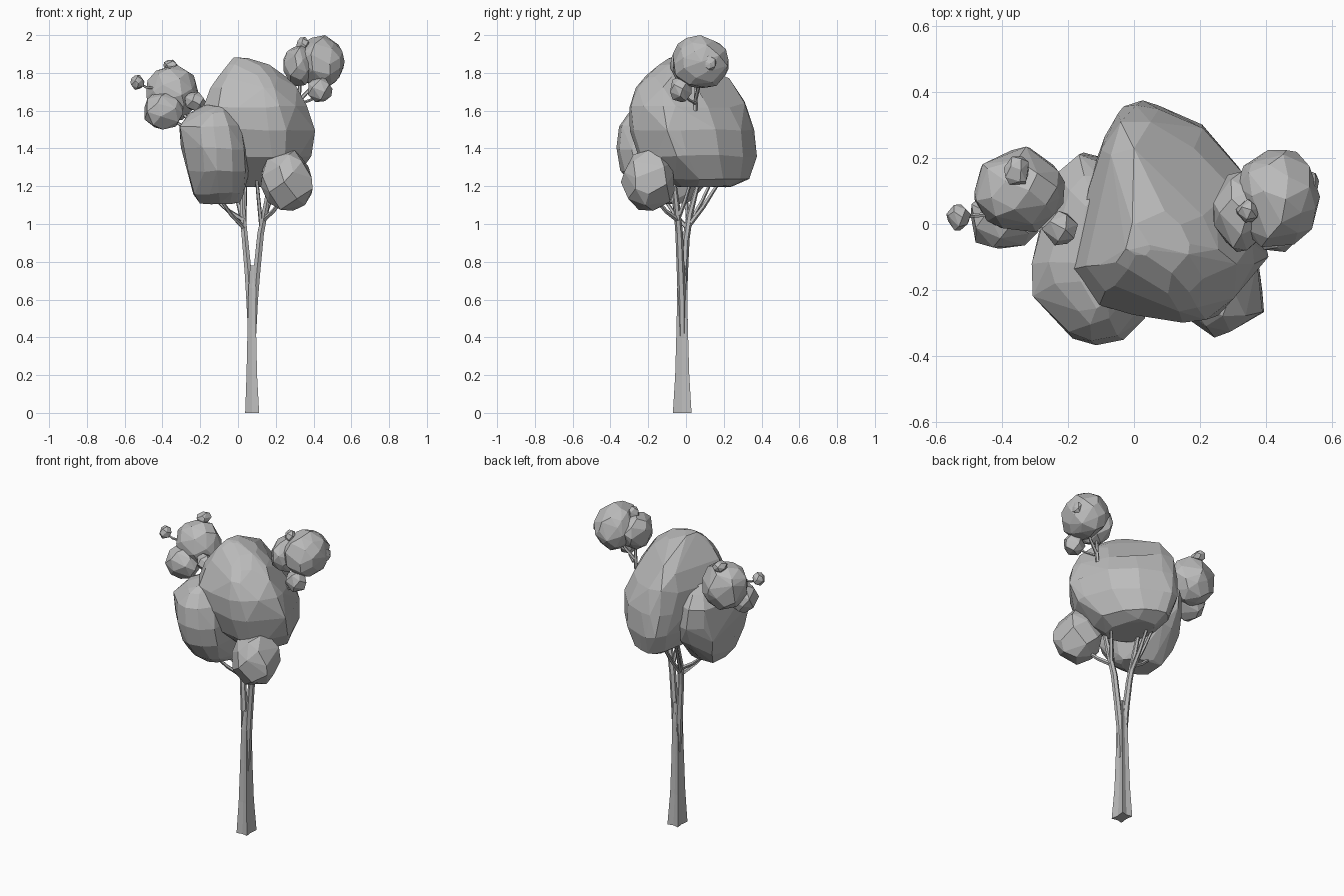
import bpy, bmesh, math, random
from mathutils import Vector

if "Cube" in bpy.data.objects:
    bpy.data.objects.remove(bpy.data.objects["Cube"])

grey = bpy.data.materials.new("plain_grey")
grey.diffuse_color = (0.5, 0.5, 0.5, 1)
grey.use_nodes = True
grey.node_tree.nodes["Principled BSDF"].inputs["Base Color"].default_value = grey.diffuse_color


def finish(bm, name):
    mesh = bpy.data.meshes.new(name)
    bm.to_mesh(mesh)
    bm.free()
    mesh.materials.append(grey)
    ob = bpy.data.objects.new(name, mesh)
    bpy.context.collection.objects.link(ob)
    return ob


def hull(name, points):
    """Faceted leaf mass wrapped around a point cloud."""
    bm = bmesh.new()
    for p in points:
        bm.verts.new(p)
    bmesh.ops.convex_hull(bm, input=bm.verts[:])
    bmesh.ops.delete(bm, geom=[v for v in bm.verts if not v.link_faces], context='VERTS')
    bmesh.ops.dissolve_limit(bm, angle_limit=math.radians(7),
                             verts=bm.verts[:], edges=bm.edges[:])
    bmesh.ops.recalc_face_normals(bm, faces=bm.faces[:])
    return finish(bm, name)


def layered(name, outline, levels, seed, extra=()):
    """Leaf mass from one plan outline fitted into a box at each height."""
    rng = random.Random(seed)
    xs, ys = [p[0] for p in outline], [p[1] for p in outline]
    pts = list(extra)
    for z, x0, x1, y0, y1 in levels:
        for x, y in outline:
            u = (x - min(xs)) / (max(xs) - min(xs))
            v = (y - min(ys)) / (max(ys) - min(ys))
            pts.append((x0 + u * (x1 - x0) + rng.uniform(-.009, .009),
                        y0 + v * (y1 - y0) + rng.uniform(-.009, .009),
                        z + rng.uniform(-.006, .006)))
    return hull(name, pts)


def blob(name, lo, hi, n, seed):
    """Rounded leaf mass filling the box lo..hi."""
    rng = random.Random(seed)
    pts = []
    for i in range(n):
        h = 1 - 2 * (i + .5) / n
        a = i * 2.39996 + rng.uniform(-.3, .3)
        r = math.sqrt(1 - h * h)
        pts.append(Vector((r * math.cos(a), r * math.sin(a), h)) * rng.uniform(.95, 1.05))
    mins = [min(p[k] for p in pts) for k in range(3)]
    maxs = [max(p[k] for p in pts) for k in range(3)]
    return hull(name, [[lo[k] + (p[k] - mins[k]) / (maxs[k] - mins[k]) * (hi[k] - lo[k])
                        for k in range(3)] for p in pts])


def tube(name, path, sides=6, lobe=1.0, squash=1.0):
    """Tapered limb through (x, y, z, radius) points."""
    bm = bmesh.new()
    rings = []
    for i, (x, y, z, r) in enumerate(path):
        a = Vector(path[max(i - 1, 0)][:3])
        b = Vector(path[min(i + 1, len(path) - 1)][:3])
        q = Vector((0, 0, 1)).rotation_difference(b - a)
        ring = []
        for k in range(sides):
            t = 2 * math.pi * k / sides + math.pi / 2
            rr = r * (lobe if k % 2 else 1)
            off = q @ Vector((rr * math.cos(t) * squash, rr * math.sin(t), 0))
            ring.append(bm.verts.new(Vector((x, y, z)) + off))
        rings.append(ring)
    for r0, r1 in zip(rings, rings[1:]):
        for k in range(sides):
            j = (k + 1) % sides
            bm.faces.new((r0[k], r0[j], r1[j], r1[k]))
    bm.faces.new(rings[0][::-1])
    bm.faces.new(rings[-1])
    bmesh.ops.recalc_face_normals(bm, faces=bm.faces[:])
    return finish(bm, name)


# Trunk with four corner ridges, and its two main limbs
tube("trunk", [(.075, -.02, 0, .041), (.073, -.02, .2, .031), (.073, -.02, .45, .025),
               (.075, -.02, .66, .022), (.077, -.02, .78, .014)], 8, 1.7, .75)
tube("left_limb", [(.07, -.02, .4, .018), (.063, -.016, .6, .022), (.053, -.01, .75, .021),
                   (.037, 0, .92, .019), (.025, .02, 1.05, .017), (.02, .07, 1.24, .011)])
tube("right_limb", [(.08, -.02, .4, .018), (.087, -.022, .6, .022), (.1, -.028, .75, .021),
                    (.12, -.036, .95, .02), (.15, -.05, 1.1, .017), (.175, -.07, 1.27, .012)])

# Thin branches: start, end, radius
twigs = [((.03, .005, .98), (-.1, -.12, 1.14), .013), ((.03, .005, .98), (.04, .18, 1.23), .014),
         ((.03, .01, 1.02), (-.14, 0, 1.15), .013), ((.027, .015, 1.0), (-.03, .15, 1.26), .012),
         ((.135, -.042, 1.02), (.24, -.17, 1.14), .014),
         ((.125, -.04, .97), (.09, -.1, 1.34), .012),
         ((.135, -.045, 1.02), (.2, .03, 1.24), .013),
         ((-.2, .05, 1.52), (-.33, .08, 1.62), .012), ((-.24, .02, 1.5), (-.38, .01, 1.58), .01),
         ((-.44, .03, 1.72), (-.53, .02, 1.75), .008),
         ((.32, .05, 1.6), (.33, .05, 1.8), .012), ((.34, .05, 1.64), (.44, -.02, 1.7), .009),
         ((.33, .05, 1.66), (.44, .08, 1.8), .011)]
for i, (a, b, r) in enumerate(twigs):
    mid = (Vector(a) + Vector(b)) / 2 + Vector((0, 0, -.012))
    tube(f"twig_{i + 1}", [(*a, r), (*mid, r * .85), (*b, r * .6)], 5)

# Large central crown
layered("main_crown",
        [(0, .375), (.07, .365), (.2, .3), (.32, .16), (.4, -.03), (.4, -.1), (.33, -.21),
         (.25, -.29), (.17, -.31), (0, -.27), (-.1, -.24), (-.16, -.18), (-.18, -.12),
         (-.16, 0), (-.13, .15), (-.1, .28), (-.05, .35)],
        [(1.2, 0, .22, -.06, .25), (1.24, -.08, .3, -.12, .335), (1.36, -.15, .39, -.25, .377),
         (1.5, -.175, .4, -.305, .355), (1.62, -.18, .365, -.305, .3),
         (1.72, -.14, .305, -.26, .21), (1.78, -.1, .25, -.22, .14),
         (1.84, -.055, .165, -.15, .06), (1.875, -.02, .05, -.1, 0)], 4,
        [(0, .23, 1.77), (.05, .31, 1.64), (-.04, .31, 1.65), (-.07, .21, 1.73)])

# Long front-left crown
layered("left_crown",
        [(-.31, -.13), (-.3, -.23), (-.2, -.34), (-.13, -.375), (-.04, -.35), (.02, -.28),
         (.05, -.1), (0, .1), (-.1, .2), (-.17, .21), (-.24, .15), (-.27, 0)],
        [(1.11, -.2, .01, -.16, .01), (1.16, -.24, .035, -.25, .06),
         (1.28, -.27, .06, -.34, .17), (1.4, -.3, .06, -.375, .215),
         (1.52, -.31, .035, -.355, .205), (1.59, -.25, -.01, -.3, .15),
         (1.625, -.17, -.06, -.25, .08)], 7,
        [(-.2, .01, 1.115), (-.13, .02, 1.12), (-.235, .07, 1.2), (-.26, .1, 1.3)])

# Smaller leaf masses: name, low corner, high corner, point count
masses = [("low_right_crown", (.12, -.345, 1.07), (.395, -.06, 1.39), 30),
          ("upper_left_crown", (-.485, -.025, 1.55), (-.21, .235, 1.84), 44),
          ("upper_left_front_leaf", (-.495, -.075, 1.5), (-.29, .1, 1.7), 24),
          ("upper_left_inner_leaf", (-.28, -.065, 1.6), (-.17, .04, 1.7), 16),
          ("upper_left_top_bud", (-.395, .12, 1.805), (-.32, .205, 1.87), 18),
          ("upper_left_side_bud", (-.57, -.02, 1.71), (-.495, .06, 1.79), 18),
          ("upper_right_crown", (.31, -.07, 1.72), (.565, .225, 2.0), 44),
          ("upper_right_inner_leaf", (.24, -.085, 1.73), (.4, .16, 1.95), 28),
          ("upper_right_low_leaf", (.37, -.085, 1.645), (.5, .03, 1.78), 18),
          ("upper_right_top_bud", (.31, .005, 1.91), (.38, .075, 1.99), 18),
          ("upper_right_side_bud", (.52, .085, 1.81), (.562, .16, 1.89), 16)]
for i, (name, lo, hi, n) in enumerate(masses):
    blob(name, lo, hi, n, i + 11)
